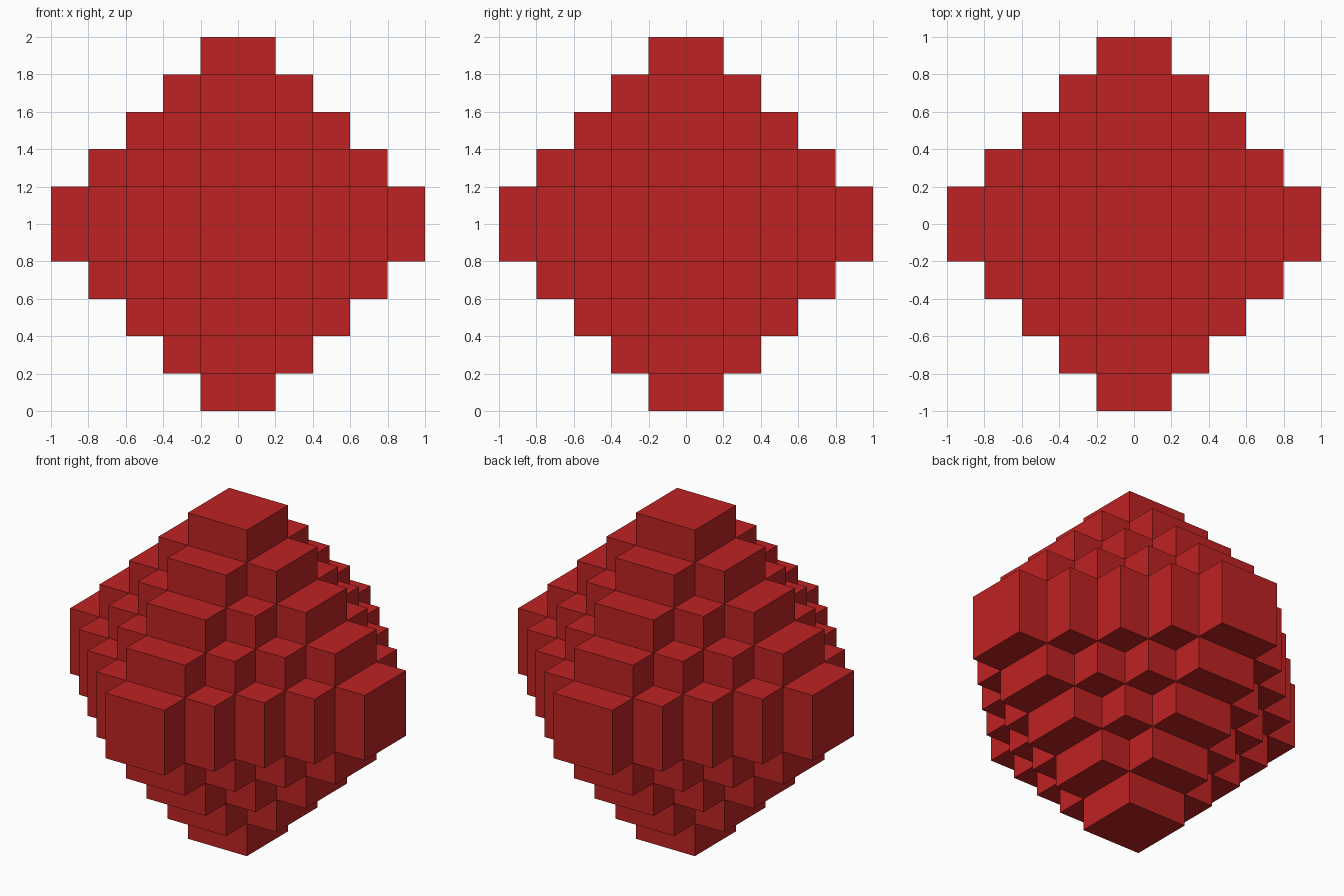
import bpy
import bmesh
from mathutils import Vector

cube = bpy.data.objects.get("Cube")
if cube:
    bpy.data.objects.remove(cube, do_unlink=True)

STEP = 0.2   # edge length of one block
HALF = 5     # blocks from the centre to each tip

# Red material
red = bpy.data.materials.new("red")
red.use_nodes = True
colour = (0.52, 0.016, 0.016, 1.0)
red.diffuse_color = colour
red.node_tree.nodes["Principled BSDF"].inputs["Base Color"].default_value = colour


def solid(cell):
    """Block lies inside the stepped octahedron."""
    return sum(c if c >= 0 else -c - 1 for c in cell) < HALF


# Outer skin: one square wherever a solid block meets empty space
bm = bmesh.new()
span = range(-HALF, HALF)
for cell in ((x, y, z) for x in span for y in span for z in span):
    if not solid(cell):
        continue
    centre = Vector(cell) + Vector((0.5, 0.5, 0.5))
    for axis in range(3):
        for sign in (-1, 1):
            normal = Vector((0, 0, 0))
            normal[axis] = sign
            if solid([int(c + n) for c, n in zip(cell, normal)]):
                continue
            u = Vector((0, 0, 0))
            u[(axis + 1) % 3] = 0.5
            v = normal.cross(u)
            mid = centre + normal * 0.5
            corners = (mid - u - v, mid + u - v, mid + u + v, mid - u + v)
            bm.faces.new([bm.verts.new(p * STEP + Vector((0, 0, HALF * STEP)))
                          for p in corners])

# Weld the squares and merge flat neighbours into single faces
bmesh.ops.remove_doubles(bm, verts=bm.verts, dist=0.001)
bmesh.ops.dissolve_limit(bm, angle_limit=0.01, verts=bm.verts, edges=bm.edges)

mesh = bpy.data.meshes.new("stepped_octahedron")
bm.to_mesh(mesh)
bm.free()
mesh.materials.append(red)
gem = bpy.data.objects.new("stepped_octahedron", mesh)
bpy.context.collection.objects.link(gem)
